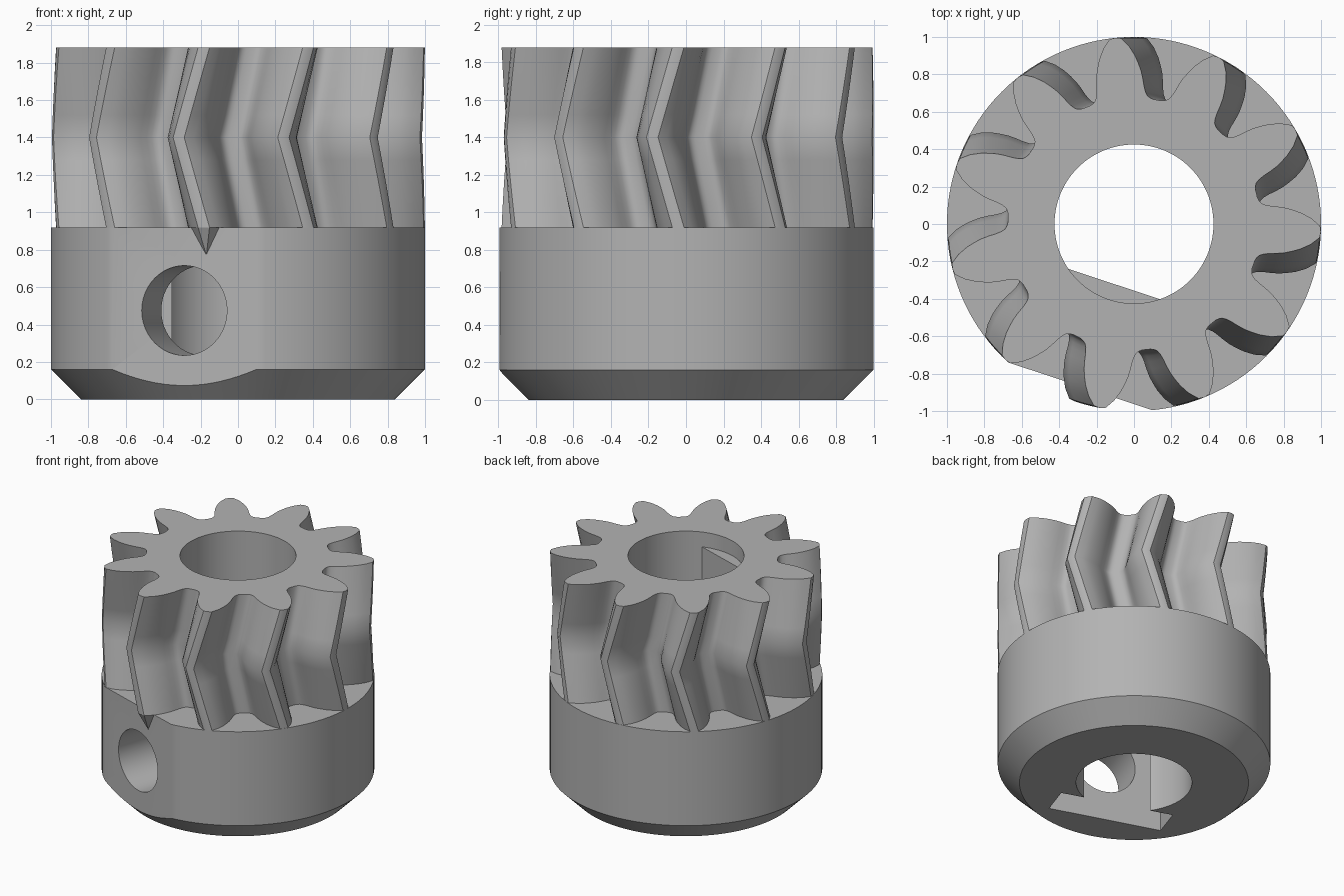
import bpy
import bmesh
from math import sin, cos, radians, pi
from mathutils import Vector

if "Cube" in bpy.data.objects:
    bpy.data.objects.remove(bpy.data.objects["Cube"], do_unlink=True)

grey = bpy.data.materials.new("plain_grey")
grey.use_nodes = True
grey.diffuse_color = (0.45, 0.45, 0.45, 1)
grey.node_tree.nodes["Principled BSDF"].inputs["Base Color"].default_value = grey.diffuse_color

SCREW = -18.3      # direction of the set screw, in degrees from the front
BORE = 0.425
FLAT = 0.336       # distance of the bore flat from the axis
HUB_TOP, TOP = 0.92, 1.88
TEETH, TWIST, FIRST = 11, -8.0, -10.6


def polar(r, deg, z):
    a = radians(deg)
    return Vector((r * sin(a), -r * cos(a), z))


def screw_frame(out, side, z):
    """Point given by distance along and across the screw direction."""
    return polar(out, SCREW, z) + polar(side, SCREW + 90, 0)


def circle(r, z, n=128):
    return [polar(r, 360 * i / n, z) for i in range(n)]


def finish(name, bm):
    bmesh.ops.recalc_face_normals(bm, faces=bm.faces)
    mesh = bpy.data.meshes.new(name)
    bm.to_mesh(mesh)
    bm.free()
    mesh.materials.append(grey)
    ob = bpy.data.objects.new(name, mesh)
    bpy.context.collection.objects.link(ob)
    return ob


def loft(name, rings):
    """Closed solid through matching rings of points."""
    bm = bmesh.new()
    loops = [[bm.verts.new(p) for p in ring] for ring in rings]
    n = len(loops[0])
    for a, b in zip(loops, loops[1:]):
        for i in range(n):
            j = (i + 1) % n
            bm.faces.new((a[i], a[j], b[j], b[i]))
    bm.faces.new(loops[0][::-1])
    bm.faces.new(loops[-1])
    return finish(name, bm)


def box(name, out0, out1, half, z0, z1):
    corners = ((out0, -half), (out1, -half), (out1, half), (out0, half))
    return loft(name, [[screw_frame(d, s, z) for d, s in corners] for z in (z0, z1)])


def activate(ob):
    bpy.ops.object.select_all(action="DESELECT")
    ob.select_set(True)
    bpy.context.view_layer.objects.active = ob


def cut(ob, cutter):
    mod = ob.modifiers.new("cut", "BOOLEAN")
    mod.operation = "DIFFERENCE"
    mod.solver = "EXACT"
    mod.object = cutter
    activate(ob)
    bpy.ops.object.modifier_apply(modifier=mod.name)


# Hub with chamfered foot
hub = loft("hub", [circle(0.84, 0), circle(1, 0.16), circle(1, HUB_TOP)])

# Herringbone gear: half of a tooth as (radius, half angle), then mirrored
HALF = [(0.675, 14.5), (0.68, 13), (0.69, 11.7), (0.71, 10.7), (0.74, 9.9), (0.78, 9.2),
        (0.82, 8.4), (0.86, 7.3), (0.9, 6.1), (0.95, 4.2), (0.995, 1.8)]
tooth = [(r, -a) for r, a in HALF] + [(1.0, 0)] + [(r, a) for r, a in reversed(HALF)]


def gear_ring(z, turn):
    return [polar(r, FIRST + turn + a + k * 360 / TEETH, z)
            for k in range(TEETH) for r, a in tooth]


STEPS = 8
gear_rings = []
for i in range(STEPS + 1):
    f = i / STEPS
    gear_rings.append(gear_ring(HUB_TOP + f * (TOP - HUB_TOP), TWIST * (1 - abs(2 * f - 1))))
gear = loft("herringbone_gear", gear_rings)

# Cutters: bore, outer flat, nut slot, screw hole
bore = loft("bore_cutter", [circle(BORE, -0.2), circle(BORE, 2.2)])
outer_flat = box("flat_cutter", 0.914, 1.3, 0.9, -0.2, 1.1)
nut_slot = box("slot_cutter", FLAT, 0.58, 0.44, -0.2, 0.88)
hole_rings = [[screw_frame(d, 0.24 * cos(2 * pi * i / 64), 0.475 + 0.24 * sin(2 * pi * i / 64))
               for i in range(64)] for d in (0.1, 1.2)]
screw_hole = loft("screw_hole_cutter", hole_rings)

cut(gear, bore)
for cutter in (bore, outer_flat, nut_slot, screw_hole):
    cut(hub, cutter)
for cutter in (bore, outer_flat, nut_slot, screw_hole):
    bpy.data.objects.remove(cutter, do_unlink=True)

# Flat inside the bore, above the nut slot
spread = 37.8
segment = [(BORE + 0.003, SCREW - spread + 2 * spread * i / 24) for i in range(25)]
bore_flat = loft("bore_flat", [[polar(r, a, z) for r, a in segment] for z in (0.88, 1.76)])

# Tapered support below the tooth that overhangs the outer flat
bm = bmesh.new()
for r, a, z in ((0.995, -1.8, HUB_TOP), (0.995, 1.8, HUB_TOP), (0.92, -5.2, HUB_TOP),
                (0.92, 5.2, HUB_TOP), (0.92, 0, 0.77), (0.88, 0, HUB_TOP)):
    bm.verts.new(polar(r, FIRST + a, z))
bmesh.ops.convex_hull(bm, input=bm.verts)
support = finish("tooth_support", bm)

for ob in (hub, gear, bore_flat, support):
    activate(ob)
    bpy.ops.object.shade_smooth_by_angle(angle=radians(28))
